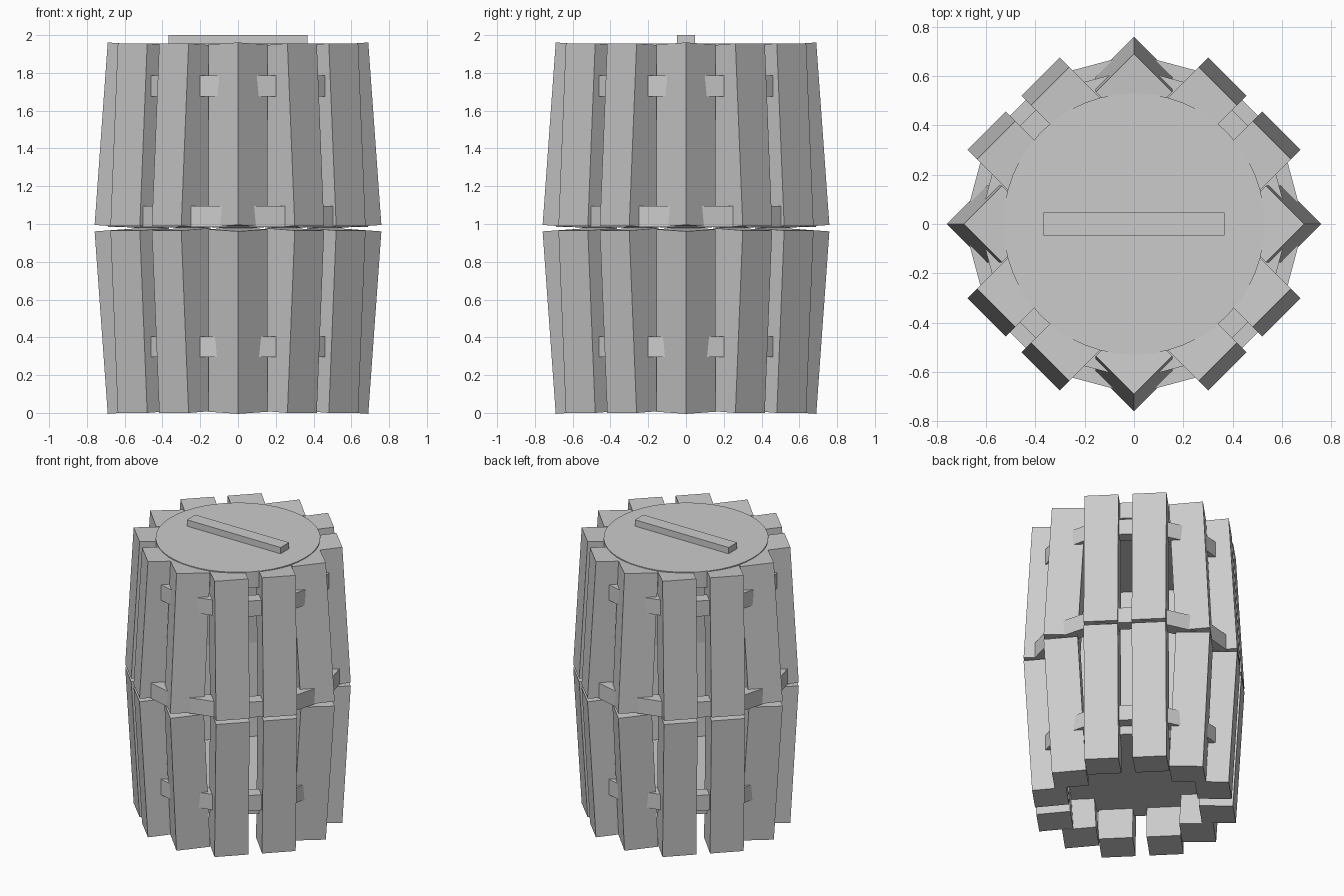
import bpy, bmesh, math
from mathutils import Matrix, Vector

if "Cube" in bpy.data.objects:
    bpy.data.objects.remove(bpy.data.objects["Cube"])


def finish(name, bm):
    bmesh.ops.recalc_face_normals(bm, faces=bm.faces[:])
    me = bpy.data.meshes.new(name)
    bm.to_mesh(me)
    bm.free()
    ob = bpy.data.objects.new(name, me)
    bpy.context.collection.objects.link(ob)
    return ob


def stave(name, p0, p1, size, turn):
    # square beam running from p0 to p1, ends square to its axis
    p0, p1 = Vector(p0), Vector(p1)
    d = p1 - p0
    lean = Vector((0, 0, 1)).rotation_difference(d).to_matrix().to_4x4()
    m = (Matrix.Rotation(turn, 4, 'Z') @ Matrix.Translation((p0 + p1) / 2)
         @ lean @ Matrix.Diagonal((size, size, d.length, 1)))
    bm = bmesh.new()
    bmesh.ops.create_cube(bm, size=1, matrix=m)
    return finish(name, bm)


def hoop(name, outer, inner, z0, z1, n=12):
    # flat-sided ring, radii measured to the flats
    bm = bmesh.new()
    k = 1 / math.cos(math.pi / n)
    profile = [(outer, z0), (outer, z1), (inner, z1), (inner, z0)]
    rings = []
    for i in range(n):
        a = 2 * math.pi * i / n
        rings.append([bm.verts.new((r * k * math.cos(a), r * k * math.sin(a), z))
                      for r, z in profile])
    for i in range(n):
        a, b = rings[i], rings[(i + 1) % n]
        for j in range(4):
            q = (j + 1) % 4
            bm.faces.new((a[j], b[j], b[q], a[q]))
    return finish(name, bm)


def disc(name, r, z0, z1):
    bm = bmesh.new()
    bmesh.ops.create_cone(bm, cap_ends=True, segments=48, radius1=r, radius2=r,
                          depth=z1 - z0,
                          matrix=Matrix.Translation((0, 0, (z0 + z1) / 2)))
    return finish(name, bm)


# twelve staves per half: two on each side, one on each corner
W = 0.22
MID, END, CMID, CEND, OFF = 0.58, 0.525, 0.427, 0.378, 0.155
for half, z_end, z_mid in (("lower", 0.006, 0.972), ("upper", 1.950, 0.984)):
    for q in range(4):
        turn = math.radians(45 + 90 * q)
        ends = [((MID, OFF), (END, OFF)),
                ((MID, -OFF), (END, -OFF)),
                ((CMID, CMID), (CEND, CEND))]
        for i, (m, e) in enumerate(ends):
            lo, hi = (*e, z_end), (*m, z_mid)
            if z_end > z_mid:
                lo, hi = hi, lo
            stave(f"{half}_stave_{q * 3 + i + 1}", lo, hi, W, turn)

# hoops
hoop("lower_hoop", 0.608, 0.52, 0.295, 0.405)
hoop("middle_hoop", 0.666, 0.576, 0.985, 1.095)
hoop("upper_hoop", 0.608, 0.52, 1.675, 1.785)

# lid and recessed bottom
for ob in (disc("lid", 0.53, 1.84, 1.955), disc("bottom", 0.53, 0.235, 0.33)):
    bpy.context.view_layer.objects.active = ob
    ob.select_set(True)
    bpy.ops.object.shade_smooth_by_angle()
    ob.select_set(False)

# lid handle bar
bm = bmesh.new()
bmesh.ops.create_cube(bm, size=1, matrix=Matrix.Translation((0, 0, 1.97))
                      @ Matrix.Diagonal((0.735, 0.094, 0.06, 1)))
finish("lid_bar", bm)
